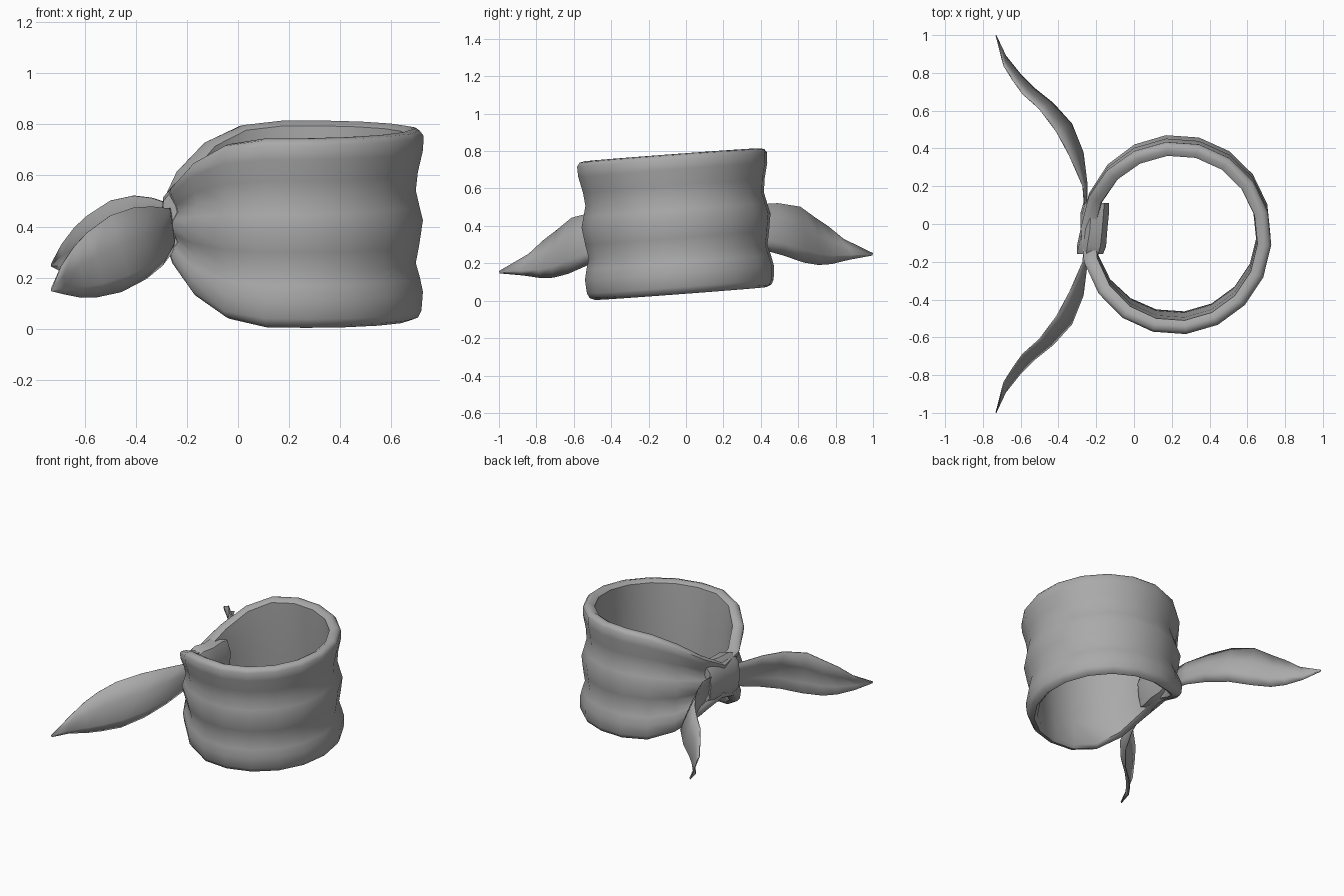
import bpy, bmesh, math

if "Cube" in bpy.data.objects:
    bpy.data.objects.remove(bpy.data.objects["Cube"])

cloth = bpy.data.materials.new("grey cloth")
cloth.diffuse_color = (0.4, 0.4, 0.4, 1)
cloth.use_nodes = True
cloth.node_tree.nodes["Principled BSDF"].inputs["Base Color"].default_value = cloth.diffuse_color


def make_object(name, verts, faces, angle):
    mesh = bpy.data.meshes.new(name)
    mesh.from_pydata(verts, [], faces)
    mesh.materials.append(cloth)
    bm = bmesh.new()
    bm.from_mesh(mesh)
    bmesh.ops.recalc_face_normals(bm, faces=bm.faces)
    bm.to_mesh(mesh)
    bm.free()
    obj = bpy.data.objects.new(name, mesh)
    bpy.context.collection.objects.link(obj)
    bpy.ops.object.select_all(action='DESELECT')
    obj.select_set(True)
    bpy.context.view_layer.objects.active = obj
    bpy.ops.object.shade_smooth_by_angle(angle=math.radians(angle))
    return obj


def grid_faces(rows, cols, wrap_rows=False, wrap_cols=False):
    return [(r * cols + c, r * cols + (c + 1) % cols,
             (r + 1) % rows * cols + (c + 1) % cols, (r + 1) % rows * cols + c)
            for r in range(rows if wrap_rows else rows - 1)
            for c in range(cols if wrap_cols else cols - 1)]


def interp(x, table):
    for (x0, y0), (x1, y1) in zip(table, table[1:]):
        if x <= x1:
            return y0 + (y1 - y0) * max(0, x - x0) / (x1 - x0)
    return table[-1][1]


def lerp(p, q, t):
    return [a + (b - a) * t for a, b in zip(p, q)]


# Folded band: radial offset and relative height of its cross-section
section = [(-.04, 1), (-.012, .985), (.003, .93), (0, .78), (-.02, .55), (-.028, .36),
           (-.014, .2), (0, .05), (-.014, -.2), (-.028, -.4), (-.012, -.55),
           (0, -.7), (-.006, -.9), (-.02, -.97), (-.05, -1), (-.072, -.95),
           (-.076, -.5), (-.076, 0), (-.076, .5), (-.07, .95)]
half_height = [(-.28, .12), (-.25, .185), (-.21, .245), (-.09, .335), (.06, .37), (.72, .374)]
sides = 18
verts = []
for i in range(sides):
    a = math.tau * i / sides - math.radians(4)
    ca, sa = math.cos(a), math.sin(a)
    h = interp(.222 + .503 * ca, half_height)
    for d, t in section:
        x, y = .222 + (.503 + d) * ca, -.052 + (.508 + d) * sa
        verts.append((x, y - .065 * h * t, .413 + h * t + .075 * y))
make_object("folded_band", verts, grid_faces(sides, len(section), True, True), 50)

# Knot wrapped around the narrow end of the band
loop = [(-.145, .36), (-.135, .47), (-.165, .555), (-.235, .575), (-.28, .52),
        (-.29, .42), (-.28, .32), (-.23, .265), (-.165, .285)]
stations = [(-.16, .88, -.02), (-.12, 1, -.013), (-.03, .92, 0), (.06, .97, .005), (.11, .88, .012)]
verts = [(-.21 + (x + .21) * s + dx, y, .42 + (z - .42) * s + .05 * y)
         for y, s, dx in stations for x, z in loop]
n = len(loop)
faces = grid_faces(len(stations), n, False, True)
faces += [tuple(range(n)), tuple(range((len(stations) - 1) * n, len(stations) * n))]
make_object("knot", verts, faces, 40)

# Leaf-shaped tails: leaning upper edge, and lower edge curled back under a ridge
upper = [(-.26, .06, .48), (-.27, .2, .48), (-.34, .36, .495), (-.41, .49, .497),
         (-.5, .61, .472), (-.59, .69, .41), (-.64, .76, .36), (-.69, .84, .29), (-.73, 1, .205)]
lower = [(-.25, .06, .34), (-.25, .22, .31), (-.27, .38, .265), (-.33, .53, .22),
         (-.43, .64, .175), (-.53, .72, .158), (-.6, .79, .16), (-.68, .89, .178), (-.73, .995, .195)]
for side, name in ((1, "back_tail"), (-1, "front_tail")):
    verts = []
    for u, w in zip(upper, lower):
        ridge = (w[0], w[1], w[2] + .22 * (u[2] - w[2]))
        edge = (*lerp(w, u, .4)[:2], w[2])
        for x, y, z in (u, lerp(u, ridge, .5), ridge, edge):
            verts.append((x, side * y, z + .048 * side * y))
    tail = make_object(name, verts, grid_faces(len(upper), 4), 50)
    thick = tail.modifiers.new("cloth thickness", 'SOLIDIFY')
    thick.thickness = .006
    thick.offset = 0
